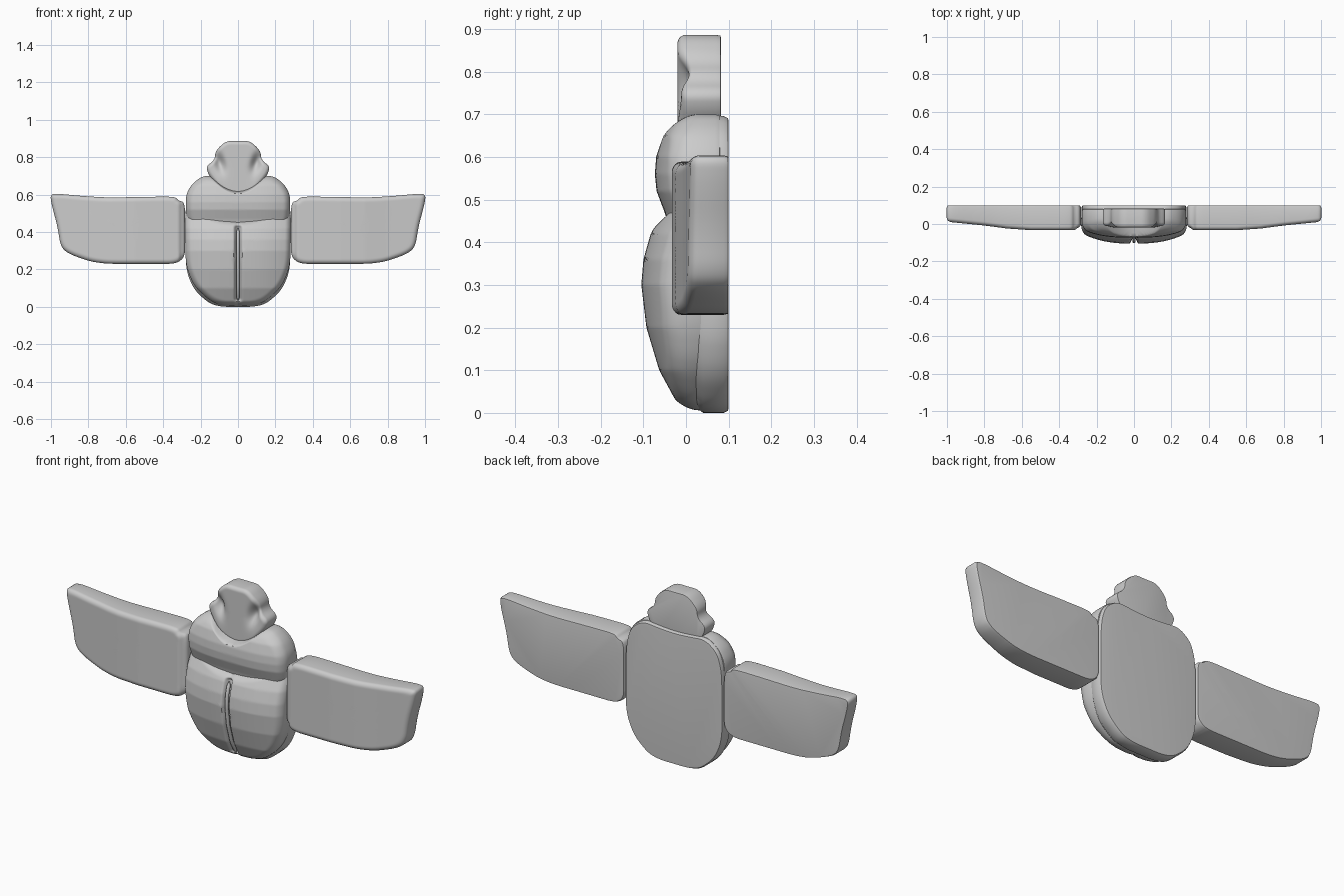
import bpy, bmesh, math
from mathutils import Vector, kdtree

if "Cube" in bpy.data.objects:
    bpy.data.objects.remove(bpy.data.objects["Cube"])


def lerp_table(pts, v):
    """Smooth-stepped lookup in a short (key, value) profile."""
    if v <= pts[0][0]:
        return pts[0][1]
    for (a, ya), (b, yb) in zip(pts, pts[1:]):
        if v <= b:
            return ya + (yb - ya) * (v - a) / (b - a)
    return pts[-1][1]


def smooth(v):
    v = max(0.0, min(1.0, v))
    return v * v * (3 - 2 * v)


def mirrored(half):
    """Half outline (top to bottom, x >= 0) to a closed outline."""
    return half + [(-x, z) for x, z in reversed(half) if x > 1e-6]


def rounded(pts, count, cut=0.22, steps=3):
    """Corner-cut a closed outline and resample it evenly."""
    p = [Vector(q) for q in pts]
    for _ in range(steps):
        out = []
        for a, b in zip(p, p[1:] + p[:1]):
            out += [a.lerp(b, cut), a.lerp(b, 1 - cut)]
        p = out
    p.append(p[0])
    total = sum((b - a).length for a, b in zip(p, p[1:]))
    res, i, walked = [], 0, 0.0
    for k in range(count):
        target = total * k / count
        while walked + (p[i + 1] - p[i]).length < target:
            walked += (p[i + 1] - p[i]).length
            i += 1
        seg = (p[i + 1] - p[i]).length
        res.append(p[i].lerp(p[i + 1], (target - walked) / seg if seg else 0))
    return res


def relief(name, outline, centre, front, back, r, depth, side=1, count=200, n=30, rb=0.012):
    """Flat-backed carved slab: front(x, z) gives its face, rim rounded over width r."""
    line = rounded(outline, count)
    fine = rounded(outline, count * 5)
    tree = kdtree.KDTree(len(fine))
    for i, q in enumerate(fine):
        tree.insert((q.x, q.y, 0), i)
    tree.balance()
    c = Vector(centre)
    bm = bmesh.new()

    def ring(s, y=None):
        vs = []
        for q in line:
            p = c.lerp(q, s)
            h = y
            if h is None:
                t = 0 if s == 1 else min(1, tree.find((p.x, p.y, 0))[2] / r)
                h = front(p.x, p.y) + depth * (1 - math.sqrt(1 - (1 - t) ** 2))
                h = min(h, back - rb - 0.003)
            vs.append(bm.verts.new((side * p.x, h, p.y)))
        return vs

    rings = [ring(0.95, back), ring(0.985, back - rb * 0.1), ring(1, back - rb)]
    rings += [ring(1 - (k / n) ** 1.5) for k in range(n)]
    for a, b in zip(rings, rings[1:]):
        for i in range(count):
            j = (i + 1) % count
            bm.faces.new((a[i], a[j], b[j], b[i]))
    bm.faces.new(rings[0])
    tip = bm.verts.new((side * c.x, front(c.x, c.y), c.y))
    for i in range(count):
        bm.faces.new((rings[-1][i], rings[-1][(i + 1) % count], tip))
    bmesh.ops.recalc_face_normals(bm, faces=bm.faces)
    me = bpy.data.meshes.new(name)
    bm.to_mesh(me)
    bm.free()
    ob = bpy.data.objects.new(name, me)
    bpy.context.collection.objects.link(ob)
    return ob


# Flat base plate under the body
plate = mirrored([(0, .685), (.09, .69), (.18, .70), (.25, .65), (.277, .56), (.28, .4),
                  (.28, .2), (.235, .09), (.15, .015), (.08, 0), (0, 0)])
relief("base_plate", plate, (0, .35), lambda x, z: 0.02, 0.10, .02, .02, n=8)

# Wing cases: domed shell with a central groove
shell_profile = [(0, .0), (.03, -.025), (.1, -.063), (.2, -.093), (.3, -.105),
                 (.36, -.1), (.42, -.083), (.47, -.055), (.53, -.03)]


def shell_front(x, z):
    y = lerp_table(shell_profile, z) + 0.055 * (abs(x) / .28) ** 2.6
    ends = smooth((z - .025) / .02) * smooth((.44 - z) / .02)
    return y + 0.022 * math.exp(-(x / .017) ** 4) * ends + 0.008 * math.exp(-(x / .012) ** 2)


shell = mirrored([(0, .455), (.1, .465), (.2, .50), (.285, .54), (.283, .4), (.28, .22),
                  (.235, .11), (.15, .03), (.08, .006), (0, .006)])
relief("wing_cases", shell, (0, .27), shell_front, 0.045, .03, .035, count=280, n=36)

# Slim bead lying in the groove
curve = bpy.data.curves.new("centre_bead", 'CURVE')
curve.dimensions = '3D'
curve.bevel_depth = 0.009
curve.bevel_resolution = 3
curve.use_fill_caps = True
spline = curve.splines.new('POLY')
spline.points.add(20)
for i, p in enumerate(spline.points):
    z = .035 + .385 * i / 20
    p.co = (0, lerp_table(shell_profile, z) + .012, z, 1)
    p.radius = 0.4 if i in (0, 20) else 1
bpy.context.collection.objects.link(bpy.data.objects.new("centre_bead", curve))

# Collar behind the head, scooped out where the head sits
collar_profile = [(.40, -.03), (.47, -.05), (.52, -.069), (.56, -.073), (.6, -.07),
                  (.65, -.055), (.7, -.02)]


def collar_front(x, z):
    y = lerp_table(collar_profile, z) + 0.045 * (abs(x) / .28) ** 3
    scoop = .605 + .1 * (x / .155) ** 2
    return y + 0.09 * smooth((z - scoop) / .025)


collar = mirrored([(0, .685), (.09, .69), (.18, .705), (.245, .66), (.278, .60), (.28, .53),
                   (.272, .44), (.15, .40), (0, .39)])
relief("collar", collar, (0, .54), collar_front, 0.08, .035, .04)


# Head with a hollow on each cheek
def head_front(x, z):
    a = abs(x)
    hollow = math.exp(-((a - .098 + (z - .77) * -.2) / .026) ** 2 - ((z - .77) / .05) ** 2)
    return -.02 + .034 * hollow + .01 * smooth((a - .09) / .07)


head = mirrored([(0, .886), (.065, .887), (.12, .835), (.125, .785), (.172, .75), (.155, .70),
                 (.09, .625), (0, .595)])
relief("head", head, (0, .745), head_front, 0.082, .02, .02)

# Outspread wings, thinner towards the tips
wing_profile = [(.28, -.033), (.55, -.033), (.68, -.024), (.8, -.008), (.92, .004), (1, .012)]


def wing_front(x, z):
    return lerp_table(wing_profile, x) + .012 * smooth((.32 - x) / .02)


wing = [(.283, .23), (.283, .4), (.283, .56), (.32, .568), (.335, .59), (.5, .588), (.7, .584),
        (.85, .594), (.96, .605), (1.005, .602), (.995, .54), (.965, .43), (.948, .32), (.9, .28),
        (.75, .23), (.5, .23)]
for label, side in (("right", 1), ("left", -1)):
    relief(label + "_wing", wing, (.62, .41), wing_front, 0.10, .025, .022, side, count=260)

# Smooth shading that keeps hard edges
meshes = [o for o in bpy.data.objects if o.type == 'MESH']
for o in meshes:
    o.select_set(True)
bpy.context.view_layer.objects.active = meshes[0]
bpy.ops.object.shade_smooth_by_angle(angle=math.radians(50))
